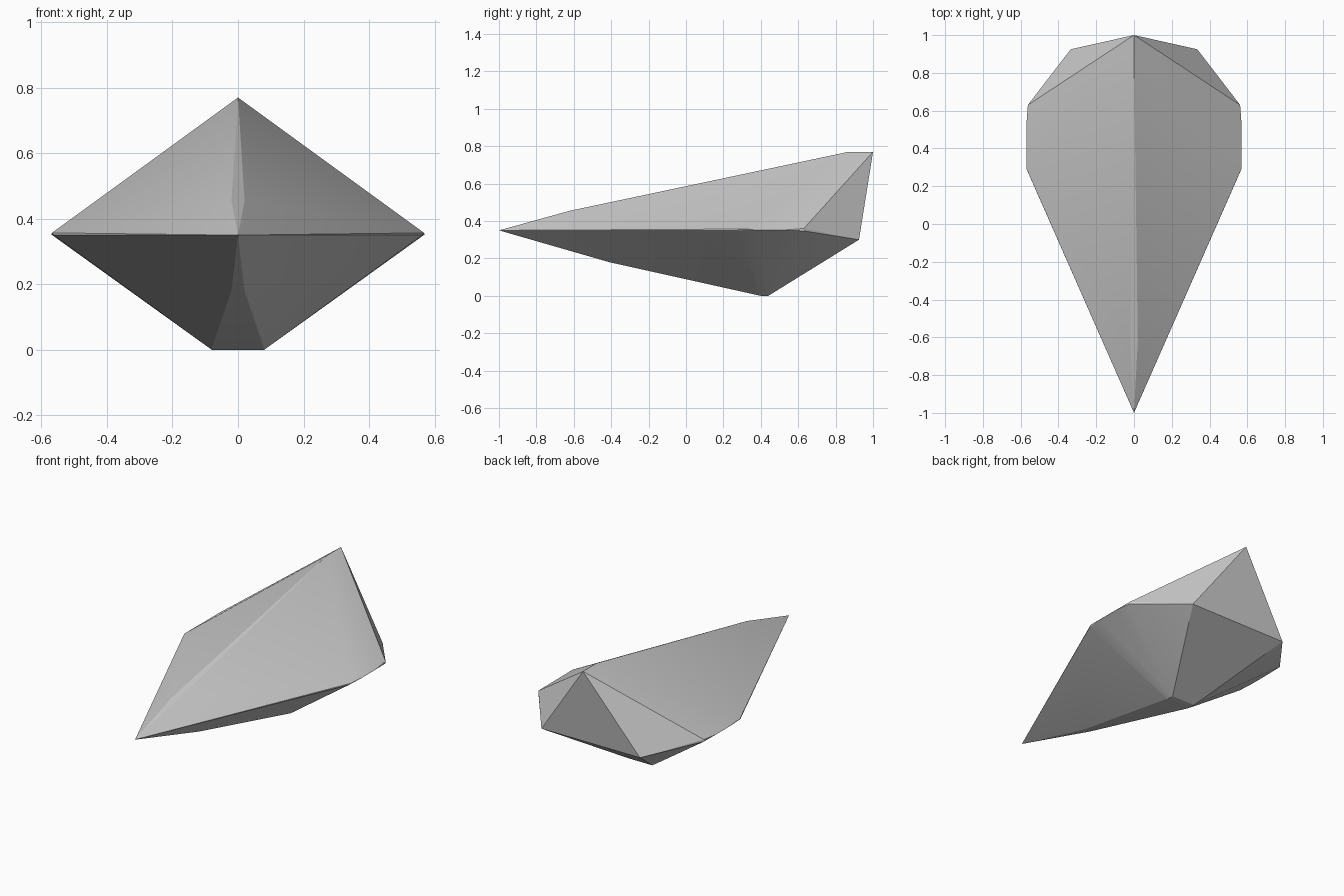
import bpy, bmesh
from math import radians

if "Cube" in bpy.data.objects:
    bpy.data.objects.remove(bpy.data.objects["Cube"])

# Half-profile control points of the faceted gem-like hull (x >= 0)
nose = [(0, -1.0, 0.35)]
ridge = [(0.02, -0.62, 0.455), (0, 0.87, 0.77), (0, 1.0, 0.77)]
girdle = [(0.562, 0.275, 0.35), (0.568, 0.29, 0.357), (0.57, 0.38, 0.352),
          (0.57, 0.52, 0.352), (0.562, 0.63, 0.36), (0.562, 0.63, 0.347)]
stern = [(0.335, 0.925, 0.30)]
keel = [(0.02, -0.41, 0.18), (0.082, 0.39, 0.003), (0.08, 0.40, 0), (0.08, 0.44, 0)]

# Mirror the points and wrap them in a convex shell
points = set()
for x, y, z in nose + ridge + girdle + stern + keel:
    points.update({(x, y, z), (-x if x else 0, y, z)})

bm = bmesh.new()
for p in sorted(points):
    bm.verts.new(p)
result = bmesh.ops.convex_hull(bm, input=bm.verts)
loose = [v for v in bm.verts if not v.link_faces]
bmesh.ops.delete(bm, geom=loose, context='VERTS')
bmesh.ops.recalc_face_normals(bm, faces=bm.faces)

mesh = bpy.data.meshes.new("faceted_hull")
bm.to_mesh(mesh)
bm.free()
hull = bpy.data.objects.new("faceted_hull", mesh)
bpy.context.collection.objects.link(hull)

# Blend the small edge facets, keep the main creases crisp
bpy.context.view_layer.objects.active = hull
hull.select_set(True)
bpy.ops.object.shade_smooth_by_angle(angle=radians(15))
